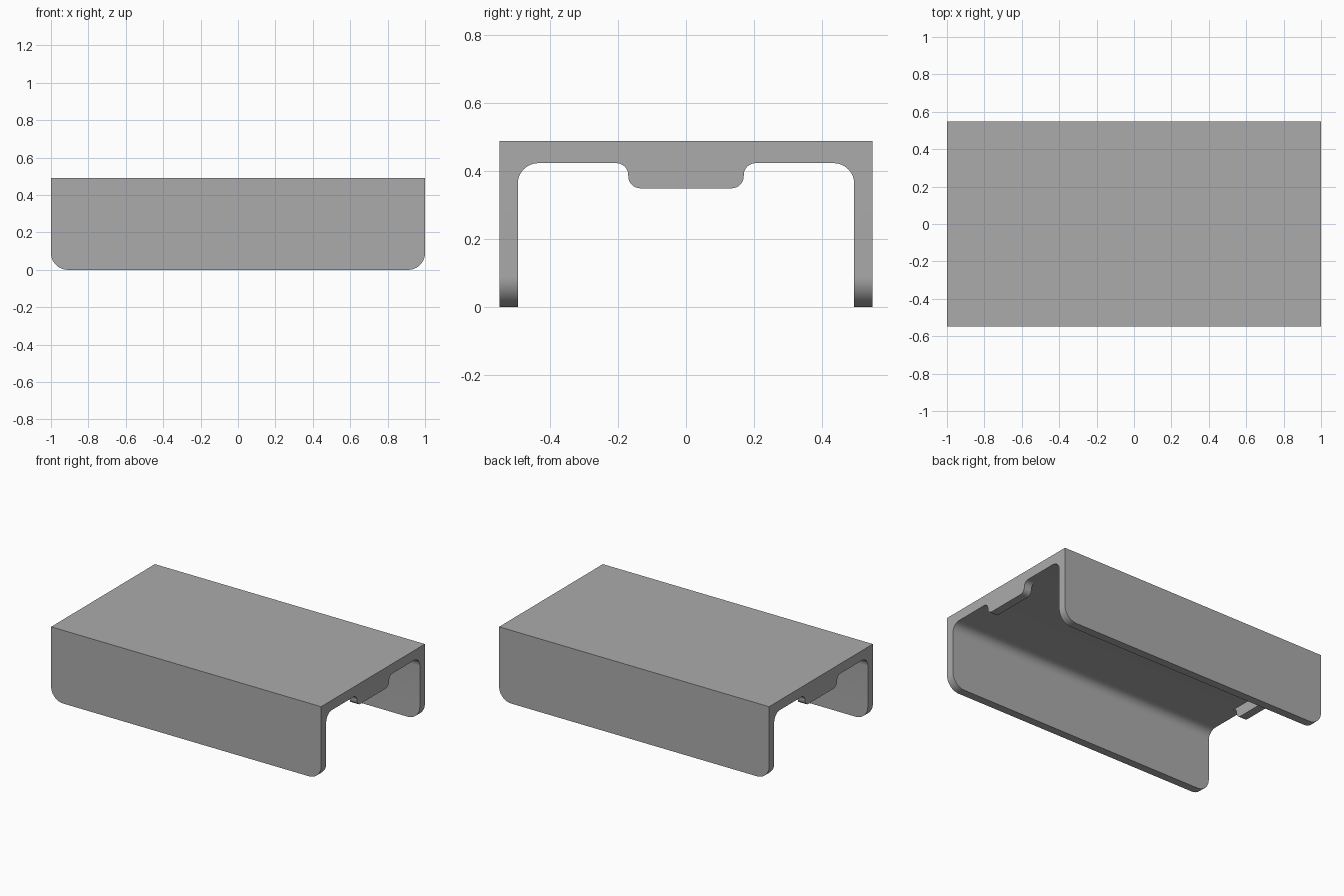
import bpy
import bmesh
import math

if "Cube" in bpy.data.objects:
    bpy.data.objects.remove(bpy.data.objects["Cube"], do_unlink=True)

LENGTH, HALF_W, HEIGHT = 2.0, 0.549, 0.49
INNER_W, CEILING = 0.495, 0.424
TAB_THICK, TAB_BOTTOM, TAB_HALF = 0.055, 0.35, 0.17

grey = bpy.data.materials.new("grey")
grey.use_nodes = True
colour = (0.41, 0.41, 0.41, 1)
grey.diffuse_color = colour
grey.node_tree.nodes["Principled BSDF"].inputs["Base Color"].default_value = colour


def arc(cy, cz, r, start, end, steps=12):
    """Points of a circular arc in the y-z plane, angles in degrees."""
    angles = [math.radians(start + (end - start) * i / steps) for i in range(steps + 1)]
    return [(cy + r * math.cos(a), cz + r * math.sin(a)) for a in angles]


def mirrored(half):
    """Close a half profile with its mirror image across y = 0."""
    return half + [(-y, z) for y, z in reversed(half)]


def extrude_profile(name, profile, x0, x1, edge_round=0):
    """Extrude a y-z profile along x, optionally rounding the bottom end corners."""
    bm = bmesh.new()
    face = bm.faces.new([bm.verts.new((x0, y, z)) for y, z in profile])
    new = bmesh.ops.extrude_face_region(bm, geom=[face])["geom"]
    bmesh.ops.translate(bm, vec=(x1 - x0, 0, 0),
                        verts=[v for v in new if isinstance(v, bmesh.types.BMVert)])
    if edge_round:
        corners = [e for e in bm.edges
                   if all(v.co.z < 0.001 for v in e.verts)
                   and abs(e.verts[0].co.x - e.verts[1].co.x) < 0.001]
        bmesh.ops.bevel(bm, geom=corners, offset=edge_round, segments=12,
                        profile=0.5, affect='EDGES')
    bmesh.ops.recalc_face_normals(bm, faces=bm.faces)
    mesh = bpy.data.meshes.new(name)
    bm.to_mesh(mesh)
    bm.free()
    mesh.materials.append(grey)
    obj = bpy.data.objects.new(name, mesh)
    bpy.context.collection.objects.link(obj)
    bpy.ops.object.select_all(action='DESELECT')
    obj.select_set(True)
    bpy.context.view_layer.objects.active = obj
    bpy.ops.object.shade_smooth_by_angle(angle=math.radians(30))
    return obj


# Channel: flat top, two legs, filleted inner corners
r = 0.06
channel = [(HALF_W, HEIGHT), (HALF_W, 0), (INNER_W, 0)]
channel += arc(INNER_W - r, CEILING - r, r, 0, 90)
extrude_profile("channel_cover", mirrored(channel), -LENGTH / 2, LENGTH / 2, 0.09)

# End tabs: rounded lower corners, flared where they meet the ceiling
flare, r = 0.035, 0.036
tab = arc(TAB_HALF + flare, CEILING - flare, flare, 90, 180)
tab += arc(TAB_HALF - r, TAB_BOTTOM + r, r, 0, -90)
for side, name in ((-1, "right_end_tab"), (1, "left_end_tab")):
    extrude_profile(name, mirrored(tab), side * LENGTH / 2,
                    side * (LENGTH / 2 - TAB_THICK))
